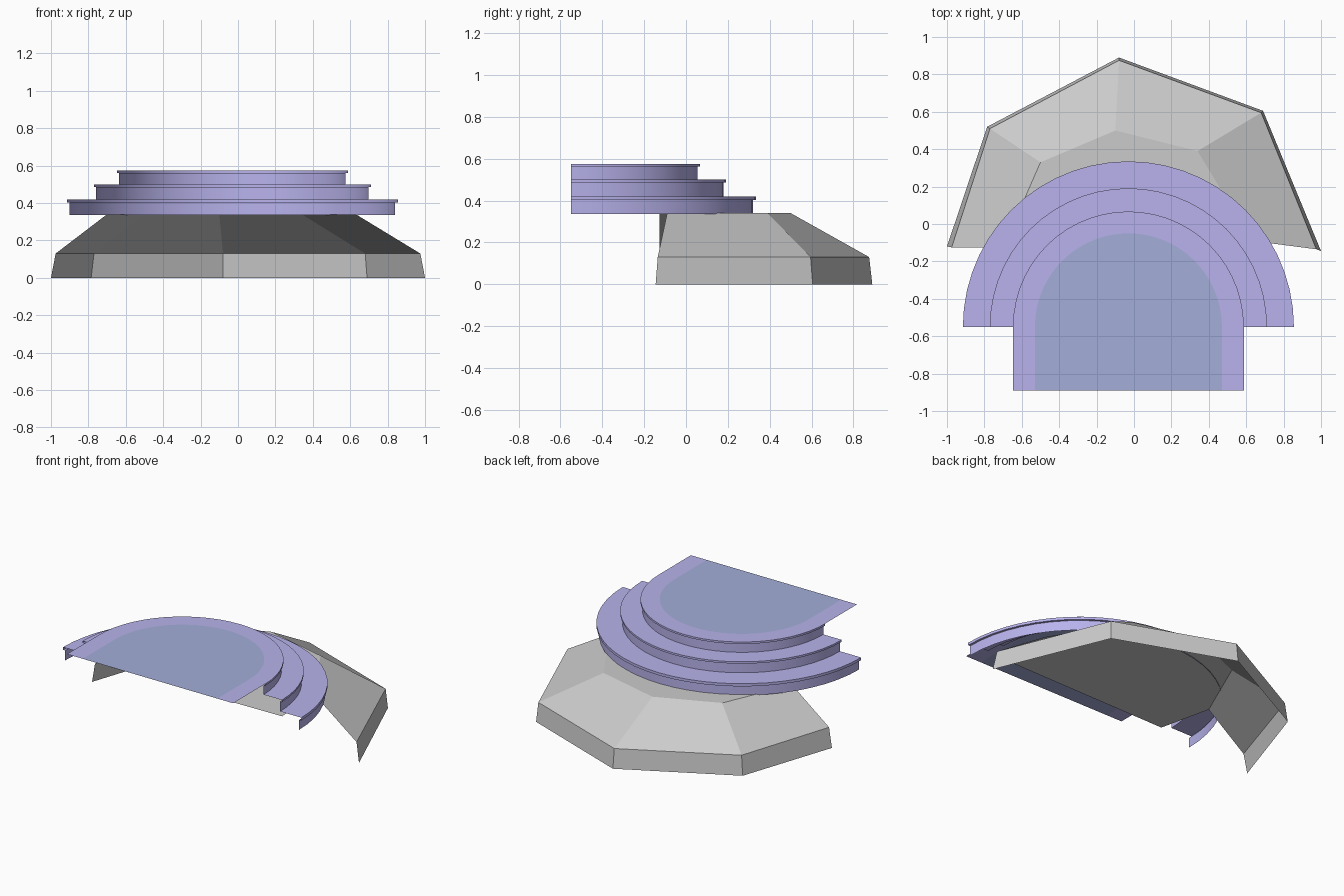
import bpy, math

if "Cube" in bpy.data.objects:
    bpy.data.objects.remove(bpy.data.objects["Cube"])

CX, CY, FRONT = -0.03, -0.55, -0.89
SEG = 28
ANGLES = [math.pi * i / SEG for i in range(SEG + 1)]


def material(name, color):
    m = bpy.data.materials.new(name)
    m.diffuse_color = (*color, 1)
    m.use_nodes = True
    m.node_tree.nodes["Principled BSDF"].inputs["Base Color"].default_value = m.diffuse_color
    return m


def add_mesh(name, verts, faces, mat=None, smooth=False):
    me = bpy.data.meshes.new(name)
    me.from_pydata(verts, [], faces)
    me.update()
    ob = bpy.data.objects.new(name, me)
    bpy.context.collection.objects.link(ob)
    if mat:
        me.materials.append(mat)
    if smooth:
        bpy.ops.object.select_all(action='DESELECT')
        ob.select_set(True)
        bpy.context.view_layer.objects.active = ob
        bpy.ops.object.shade_smooth_by_angle(angle=math.radians(35))
    return ob


def strip_faces(rows, n, offset=0):
    """Quads joining consecutive rows of n points each."""
    return [(offset + r * n + i, offset + r * n + i + 1,
             offset + (r + 1) * n + i + 1, offset + (r + 1) * n + i)
            for r in range(rows - 1) for i in range(n - 1)]


def arc(r, z):
    return [(CX + r * math.cos(a), CY + r * math.sin(a), z) for a in ANGLES]


def arch(r, z):
    """Half circle with straight legs running to the front edge."""
    return [(CX + r, FRONT, z)] + arc(r, z) + [(CX - r, FRONT, z)]


purple = material("purple_stone", (0.48, 0.45, 0.84))
blue = material("blue_stone", (0.37, 0.42, 0.70))

# Faceted rock base: open at the front, with a flat top slab
bottom = [(-1.0, -.12), (-.785, .52), (-.08, .89), (.69, .605), (1.0, -.145)]
rim = [(-.975, -.125), (-.77, .51), (-.08, .875), (.68, .595), (.975, -.135)]
top = [(-.70, -.127), (-.50, .33), (-.10, .50), (.34, .39), (.63, -.09)]
verts = [(x, y, z) for row, z in ((bottom, 0), (rim, .13), (top, .34)) for x, y in row]
faces = [tuple(reversed(f)) for f in strip_faces(3, 5)]
verts += [(.65, -.46, .34), (-.62, -.48, .34)]
faces.append(tuple(reversed(range(10, 17))))
add_mesh("rock_base", verts, faces)

# Three half-round steps, each a riser with a small overhanging lip
profile = []
for riser, lip, z0, z1, z2 in ((.870, .885, .335, .402, .42),
                               (.728, .741, .42, .487, .50),
                               (.605, .617, .50, .562, .575)):
    profile += [(riser, z0), (riser, z1), (lip, z1), (lip, z2)]
verts = [p for r, z in profile for p in arc(r, z)]
add_mesh("round_steps", verts, strip_faces(len(profile), SEG + 1), purple, smooth=True)

# Thin top floor: purple border band around a bluish centre
verts = arch(.617, .575) + arch(.50, .575)
add_mesh("floor_border", verts, strip_faces(2, SEG + 3), purple)
inner = arch(.50, .575)
add_mesh("floor_centre", inner, [tuple(range(len(inner)))], blue)
